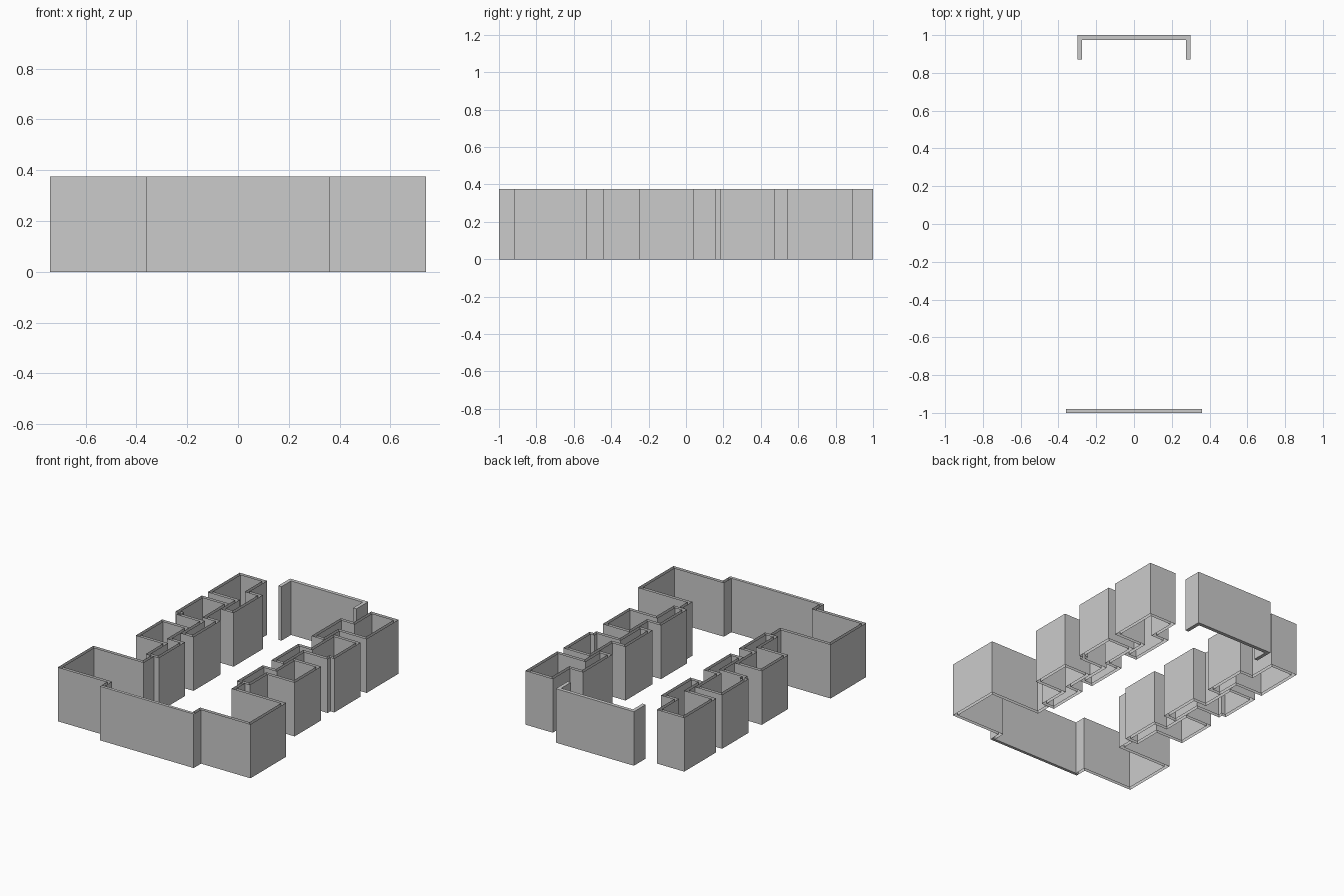
import bpy, bmesh
from mathutils import Vector

if "Cube" in bpy.data.objects:
    bpy.data.objects.remove(bpy.data.objects["Cube"])

H = 0.375   # wall height
T = 0.022   # wall thickness


def left_offset(pts, closed, t):
    """Mitred offset of a path to its left side."""
    n, out = len(pts), []
    for i, p in enumerate(pts):
        dirs = []
        if closed or i > 0:
            dirs.append((p - pts[i - 1]).normalized())
        if closed or i < n - 1:
            dirs.append((pts[(i + 1) % n] - p).normalized())
        norms = [Vector((-d.y, d.x)) for d in dirs]
        m = sum(norms, Vector((0, 0))).normalized()
        out.append(p + m * (t / m.dot(norms[0])))
    return out


def wall(name, path, closed=False, caps=False, mirror=True, t=T):
    pts = [Vector(p) for p in path]
    inner = left_offset(pts, closed, t)
    n = len(pts)
    bm = bmesh.new()
    rows = [[bm.verts.new((p.x, p.y, z)) for p in line]
            for line in (pts, inner) for z in (0, H)]
    ob, ot, ib, it = rows
    for i in range(n if closed else n - 1):
        j = (i + 1) % n
        bm.faces.new((ob[i], ob[j], ot[j], ot[i]))
        bm.faces.new((ib[j], ib[i], it[i], it[j]))
        if caps:
            bm.faces.new((ot[i], ot[j], it[j], it[i]))
            bm.faces.new((ob[j], ob[i], ib[i], ib[j]))
    if not closed:
        bm.faces.new((ob[0], ot[0], it[0], ib[0]))
        bm.faces.new((ob[-1], ib[-1], it[-1], ot[-1]))
    me = bpy.data.meshes.new(name)
    bm.to_mesh(me)
    bm.free()
    o = bpy.data.objects.new(name, me)
    bpy.context.collection.objects.link(o)
    if mirror:
        m = o.modifiers.new("mirror", 'MIRROR')
        m.use_mirror_merge = False
    return o


# Straight front wall (solid, capped)
wall("front_wall", [(-.36, -1), (.36, -1)], caps=True, mirror=False, t=.02)

# Front wings: step back, outer side, inner return
wall("front_wing", [(.36, -.98), (.36, -.92), (.74, -.92), (.74, -.53),
                    (.36, -.53), (.36, -.44)])

# Rear U-shaped wall (solid, capped)
wall("rear_wall", [(.30, .87), (.30, 1), (-.30, 1), (-.30, .87)],
     caps=True, mirror=False, t=.025)

# Side rooms: an outer bay joined to a narrower inner bay shifted to the front
XI, XM, XO = .30, .40, .61
rooms = [(-.25, .04, -.44, -.155, 0),
         (.185, .475, -.06, .235, .03),
         (.54, .89, .38, .70, 0)]
for k, (o0, o1, i0, i1, step) in enumerate(rooms):
    path = [(XI, i0), (XM, i0), (XM, o0 - step)]
    if step:
        path += [(XO - .03, o0 - step), (XO - .03, o0)]
    path += [(XO, o0), (XO, o1), (XM, o1), (XM, i1), (XI, i1)]
    wall("side_room_%d" % (k + 1), path, closed=True)
